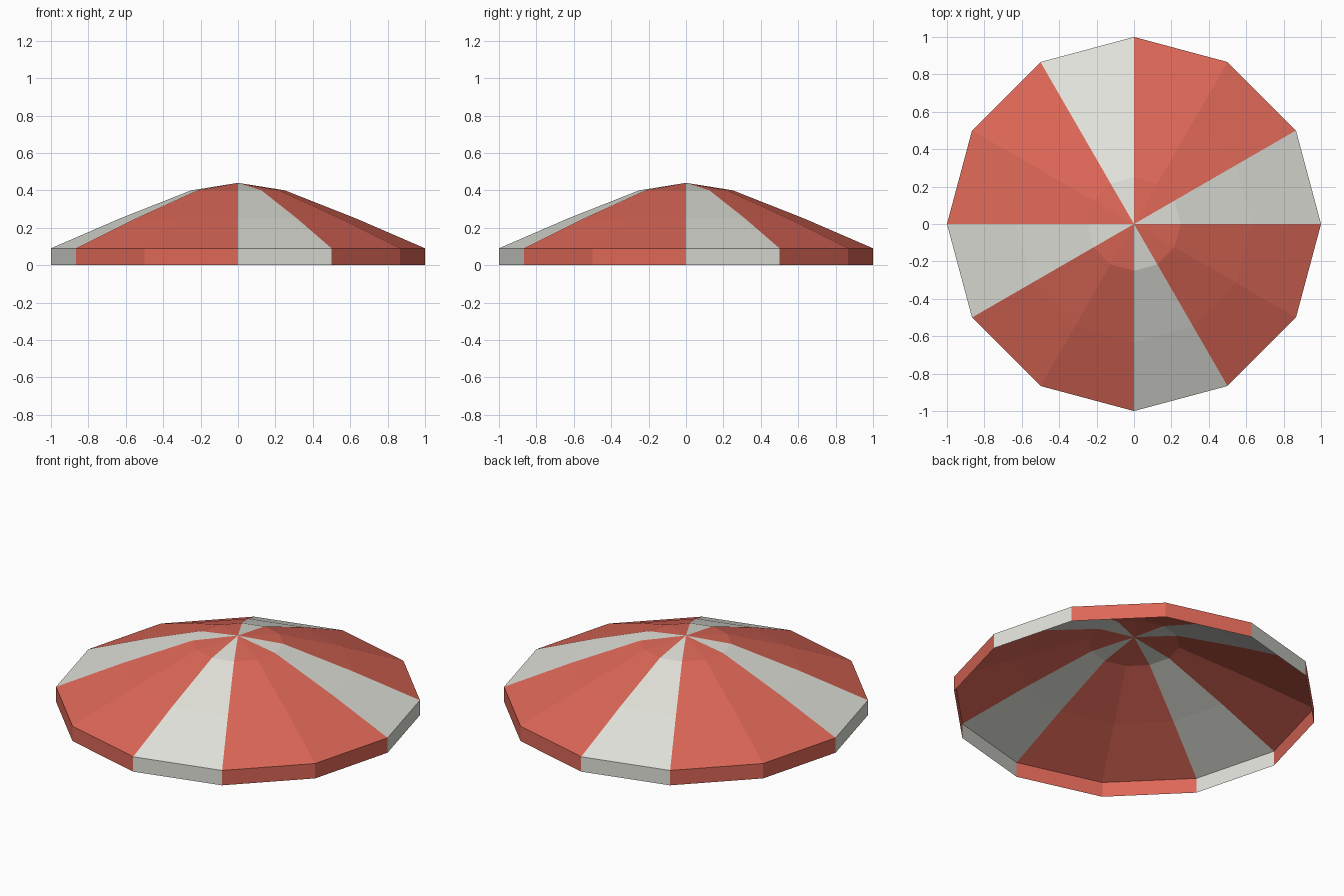
import bpy, bmesh, math

if "Cube" in bpy.data.objects:
    bpy.data.objects.remove(bpy.data.objects["Cube"])

SIDES = 12
# canopy profile: (radius, height) from hem to upper ring, then the peak
PROFILE = [(1.0, 0.0), (1.0, 0.09), (0.63, 0.25), (0.25, 0.40)]
PEAK = 0.44


def material(name, rgb):
    m = bpy.data.materials.new(name)
    m.diffuse_color = (*rgb, 1.0)
    m.use_nodes = True
    m.node_tree.nodes["Principled BSDF"].inputs["Base Color"].default_value = m.diffuse_color
    return m


red = material("canvas red", (0.72, 0.136, 0.095))
white = material("canvas off white", (0.745, 0.753, 0.694))

# open umbrella canopy, one thin sheet with a short vertical valance
bm = bmesh.new()
rings = []
for r, z in PROFILE:
    rings.append([bm.verts.new((r * math.cos(math.tau * k / SIDES),
                                r * math.sin(math.tau * k / SIDES), z))
                  for k in range(SIDES)])
top = bm.verts.new((0, 0, PEAK))

for k in range(SIDES):
    n = (k + 1) % SIDES
    faces = [bm.faces.new((a[k], a[n], b[n], b[k]))
             for a, b in zip(rings, rings[1:])]
    faces.append(bm.faces.new((rings[-1][k], rings[-1][n], top)))
    # every third panel is white
    for f in faces:
        f.material_index = 1 if k % 3 == 0 else 0

mesh = bpy.data.meshes.new("canopy")
bm.to_mesh(mesh)
bm.free()
mesh.materials.append(red)
mesh.materials.append(white)
canopy = bpy.data.objects.new("canopy", mesh)
bpy.context.collection.objects.link(canopy)
